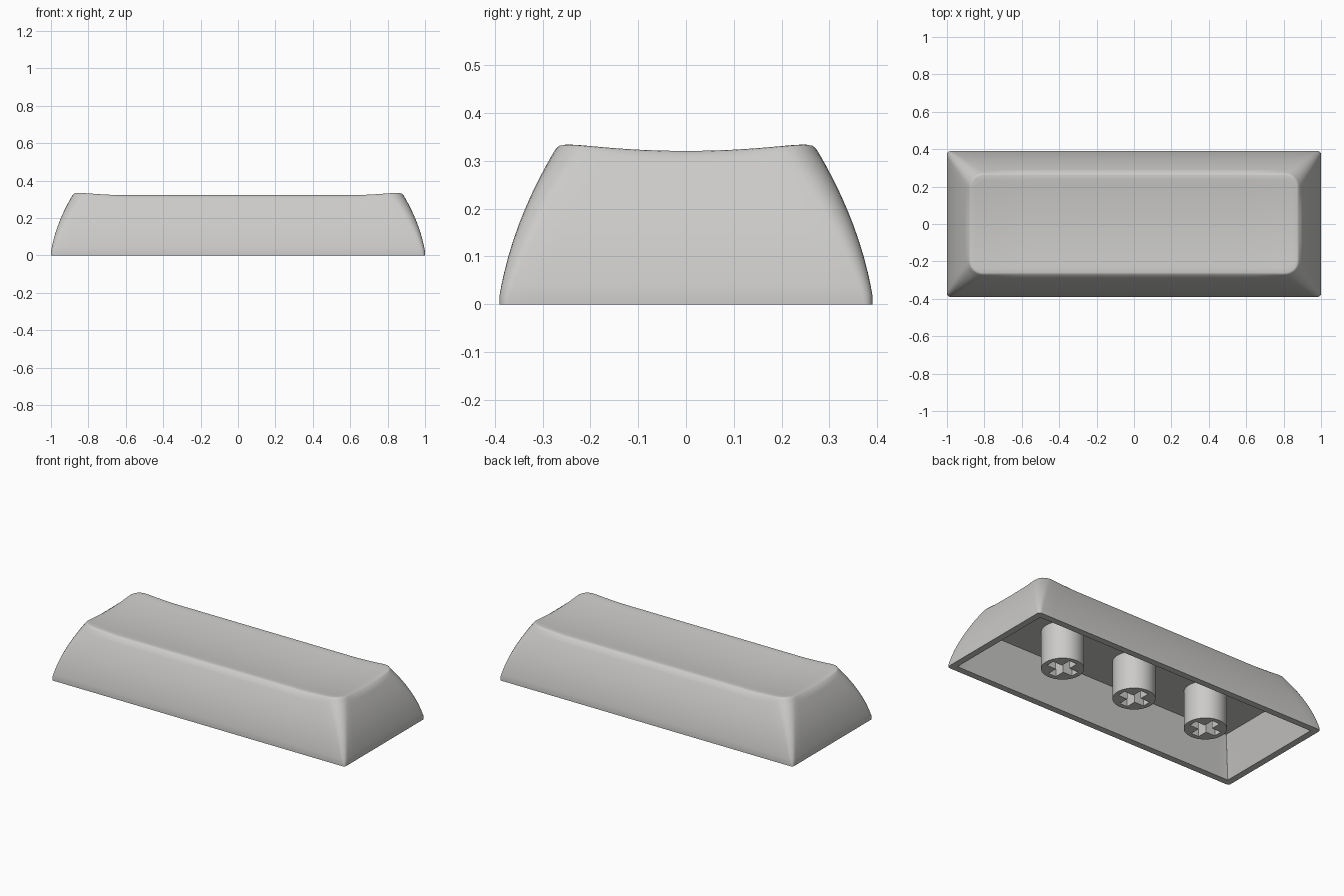
import bpy, bmesh, math

if "Cube" in bpy.data.objects:
    bpy.data.objects.remove(bpy.data.objects["Cube"])

HX, HY = 1.0, 0.39
grey = bpy.data.materials.new("warm light grey")
grey.diffuse_color = (0.6, 0.595, 0.58, 1)
grey.use_nodes = True
grey.node_tree.nodes["Principled BSDF"].inputs["Base Color"].default_value = grey.diffuse_color


def inset(z):
    """How far the bowed outer wall leans in at height z."""
    h = max(0, z - 0.02)
    return 0.17 * h + 0.7 * h * h


def dish(x, y):
    """Height of the scooped top."""
    ends = max(0, abs(x) - 0.62) / 0.25
    return 0.306 + 0.015 * min(1, ends) ** 1.4 + 0.016 * min(1, abs(y) / 0.25) ** 2


def outline(hx, hy, r, nx=28, ny=12, nc=6):
    """Rounded rectangle, always with the same number of points."""
    pts = []
    for k, (sx, sy) in enumerate([(1, 1), (-1, 1), (-1, -1), (1, -1)]):
        cx, cy = sx * (hx - r), sy * (hy - r)
        for i in range(nc + 1):
            a = math.pi / 2 * (k + i / nc)
            pts.append((cx + r * math.cos(a), cy + r * math.sin(a)))
        n = nx if k % 2 == 0 else ny
        x0, y0 = pts[-1]
        x1, y1 = (-x0, y0) if k % 2 == 0 else (x0, -y0)
        pts += [(x0 + (x1 - x0) * i / n, y0 + (y1 - y0) * i / n) for i in range(1, n)]
    return pts


def finish(bm, name):
    bmesh.ops.recalc_face_normals(bm, faces=bm.faces)
    mesh = bpy.data.meshes.new(name)
    bm.to_mesh(mesh)
    bm.free()
    obj = bpy.data.objects.new(name, mesh)
    bpy.context.collection.objects.link(obj)
    mesh.materials.append(grey)
    bpy.ops.object.select_all(action='DESELECT')
    obj.select_set(True)
    bpy.context.view_layer.objects.active = obj
    bpy.ops.object.shade_smooth_by_angle(angle=math.radians(32))
    return obj


def skin(bm, loops):
    """Join successive point loops with quads and return the vertex loops."""
    rings = [[bm.verts.new(p) for p in loop] for loop in loops]
    for a, b in zip(rings, rings[1:]):
        for i in range(len(a)):
            j = (i + 1) % len(a)
            bm.faces.new((a[i], a[j], b[j], b[i]))
    return rings


# Cap shell: cavity ceiling, cavity wall, rim, bowed outer wall, dished top
loops = [[(x, y, 0.23) for x, y in outline(0.89, 0.28, 0.002)],
         [(x, y, 0) for x, y in outline(0.96, 0.35, 0.002)]]
top = inset(0.33)
nominal = outline(HX - top, HY - top, 0.075)
for t in [0, 0.06, 0.12, 0.2, 0.3, 0.4, 0.5, 0.6, 0.7, 0.8, 0.9, 0.96]:
    loop = []
    shapes = {}
    for i, (nx, ny) in enumerate(nominal):
        z = t * dish(nx, ny)
        d = inset(z)
        loop.append((*outline(HX - d, HY - d, 0.018 + 0.057 * t)[i], z))
    loops.append(loop)
edge = inset(0.325)
for d, drop in [(0.002, 0.005), (0.006, 0.0015), (0.013, 0)] + \
        [(0.013 + 0.245 * k / 10, 0) for k in range(1, 11)]:
    hx, hy = HX - edge - d, HY - edge - d
    r = min(max(0.075 - d * 0.5, 0.004), hy * 0.6)
    loops.append([(x, y, dish(x, y) - drop) for x, y in outline(hx, hy, r)])
bm = bmesh.new()
rings = skin(bm, loops)
bm.faces.new(rings[0])
bm.faces.new(rings[-1])
finish(bm, "cap_shell")


# Stems: round posts with a cross-shaped socket
def stem(name, cx):
    bm = bmesh.new()
    n, r, a, w, depth = 40, 0.1175, 0.089, 0.026, 0.17
    circle = [(cx + r * math.cos(math.tau * i / n), r * math.sin(math.tau * i / n))
              for i in range(n)]
    arm = [(a, -w), (a, w), (w, w)]
    cross = []
    for k in range(4):
        c, s = round(math.cos(k * math.pi / 2)), round(math.sin(k * math.pi / 2))
        cross += [(cx + c * x - s * y, s * x + c * y) for x, y in arm]
    outer = skin(bm, [[(x, y, z) for x, y in circle] for z in (0, 0.235)])
    inner = skin(bm, [[(x, y, z) for x, y in cross] for z in (0, depth)])
    bm.faces.new(outer[1])
    bm.faces.new(inner[1])
    border = [bm.edges.get((ring[i - 1], ring[i]))
              for ring in (outer[0], inner[0]) for i in range(len(ring))]
    bmesh.ops.triangle_fill(bm, edges=border, use_beauty=True)
    finish(bm, name)


for name, x in [("left_stem", -0.507), ("middle_stem", 0), ("right_stem", 0.507)]:
    stem(name, x)
